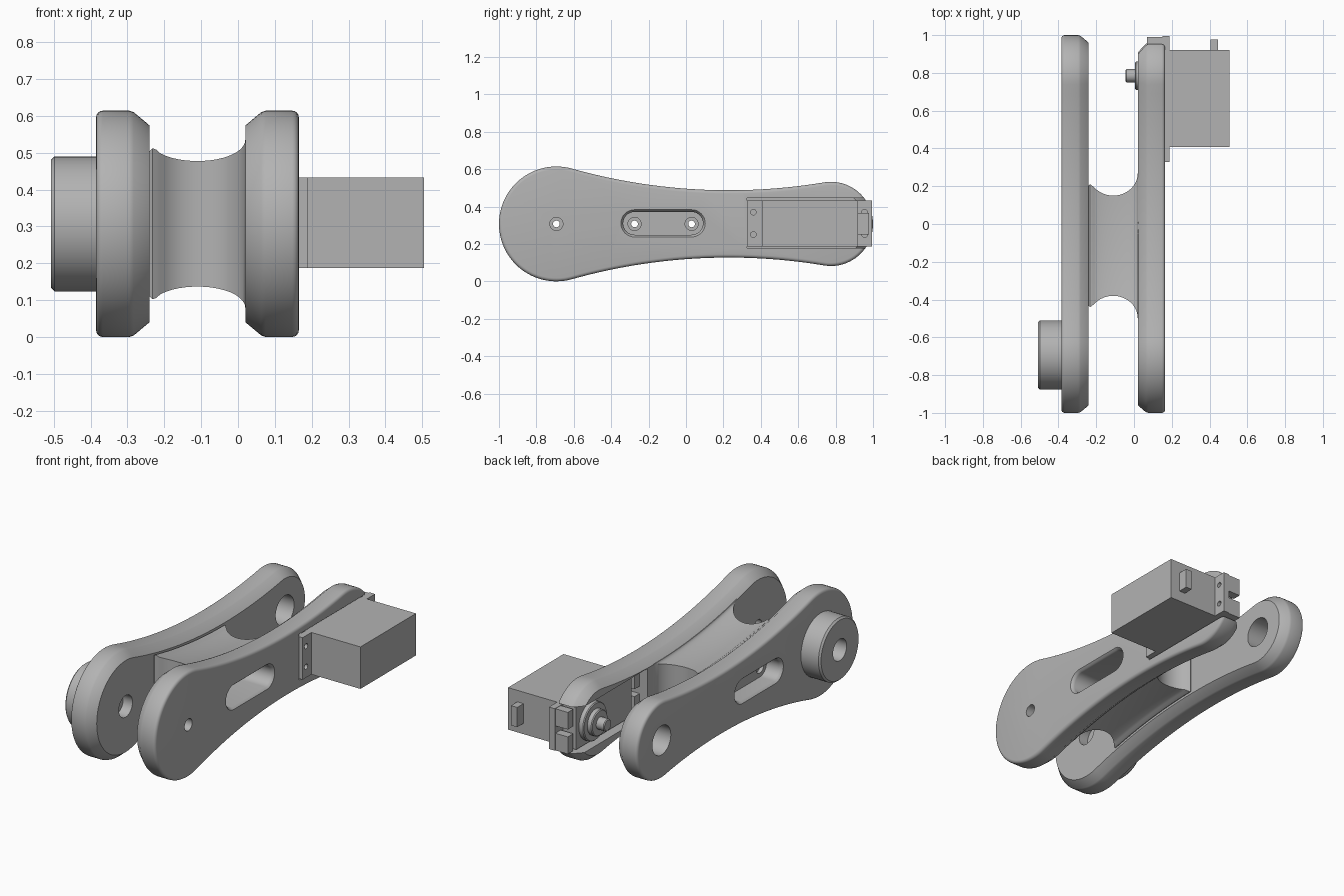
import bpy, bmesh, math

if "Cube" in bpy.data.objects:
    bpy.data.objects.remove(bpy.data.objects["Cube"])

grey = bpy.data.materials.new("plain grey")
grey.use_nodes = True
COLOUR = (0.45, 0.45, 0.45, 1)
grey.diffuse_color = COLOUR
grey.node_tree.nodes["Principled BSDF"].inputs["Base Color"].default_value = COLOUR

# Link outline: two round ends joined by tangent concave arcs
MID = 0.307
BIG_Y, BIG_R = -0.693, 0.307
END_Y, END_R = 0.775, 0.225
ARC_R = 3.1
span = END_Y - BIG_Y
d1, d2 = ARC_R + BIG_R, ARC_R + END_R
along = (d1 ** 2 - d2 ** 2 + span ** 2) / (2 * span)
rise = math.sqrt(d1 ** 2 - along ** 2)
ARC_Y = BIG_Y + along
A1 = math.atan2(rise, along)
A2 = math.atan2(rise, along - span)


def arc(cy, cz, r, a, b, n):
    steps = [a + (b - a) * i / n for i in range(n + 1)]
    return [(cy + r * math.cos(t), cz + r * math.sin(t)) for t in steps]


def outline(inset):
    """Half-and-half link outline, offset inwards."""
    tip = arc(END_Y, MID, END_R - inset, 0, A2, 20)
    waist = arc(ARC_Y, MID + rise, ARC_R + inset, A2 - math.pi, A1 - math.pi, 28)
    head = arc(BIG_Y, MID, BIG_R - inset, A1, math.pi, 28)
    top = tip + waist[1:-1] + head
    return top + [(y, 2 * MID - z) for y, z in reversed(top[1:-1])]


def circle(y, z, r, n=48):
    return arc(y, z, r, 0, 2 * math.pi, n)[:-1]


def stadium(y0, y1, z, r):
    half = math.pi / 2
    return arc(y1, z, r, -half, half, 16) + arc(y0, z, r, half, 3 * half, 16)


def rect(y0, y1, z0, z1):
    return [(y0, z0), (y1, z0), (y1, z1), (y0, z1)]


def loft(name, rings):
    """Closed solid through cross-sections (x, [(y, z), ...])."""
    bm = bmesh.new()
    loops = [[bm.verts.new((x, y, z)) for y, z in pts] for x, pts in rings]
    for a, b in zip(loops, loops[1:]):
        for i in range(len(a)):
            j = (i + 1) % len(a)
            bm.faces.new((a[i], a[j], b[j], b[i]))
    bm.faces.new(loops[0])
    bm.faces.new(loops[-1])
    bmesh.ops.recalc_face_normals(bm, faces=bm.faces)
    mesh = bpy.data.meshes.new(name)
    bm.to_mesh(mesh)
    bm.free()
    mesh.materials.append(grey)
    obj = bpy.data.objects.new(name, mesh)
    bpy.context.collection.objects.link(obj)
    return obj


def prism(name, x0, x1, pts):
    return loft(name, [(x0, pts), (x1, pts)])


def combine(obj, others, operation="DIFFERENCE"):
    """Apply boolean operations and discard the helpers."""
    for other in others:
        mod = obj.modifiers.new("boolean", "BOOLEAN")
        mod.operation, mod.solver, mod.object = operation, "EXACT", other
        graph = bpy.context.evaluated_depsgraph_get()
        mesh = bpy.data.meshes.new_from_object(obj.evaluated_get(graph))
        obj.modifiers.clear()
        obj.data = mesh
        bpy.data.objects.remove(other)


def plate_rings(inner, outer):
    """Broad chamfer on the inner face, small round on the outer edge."""
    s = 1 if outer > inner else -1
    rings = [(inner, 0.04), (inner + s * 0.043, 0.004), (inner + s * 0.055, 0)]
    for i in range(5):
        t = math.pi / 2 * i / 4
        rings.append((outer - s * 0.018 * (1 - math.sin(t)), 0.018 * (1 - math.cos(t))))
    return [(x, outline(d)) for x, d in rings]


right_plate = loft("right_plate", plate_rings(0.02, 0.165))
left_plate = loft("left_plate", plate_rings(-0.24, -0.385))


# Hollow-waisted bridge between the plates
def bridge_section(half, inset):
    ys = [-0.115 - half + 2 * half * i / 24 for i in range(25)]
    top = [(y, MID + rise - math.sqrt(ARC_R ** 2 - (y - ARC_Y) ** 2) - inset) for y in ys]
    return top + [(y, 2 * MID - z) for y, z in reversed(top)]


rings = [(-0.24, bridge_section(0.318, 0.054)), (-0.232, bridge_section(0.325, 0.048)),
         (-0.222, bridge_section(0.318, 0.05))]
for i in range(1, 17):
    t = math.radians(150 - 150 * i / 16)
    sag = 1 - math.sin(t)
    rings.append((-0.11 + 0.13 * math.cos(t), bridge_section(0.265 + 0.12 * sag, 0.07 - 0.032 * sag)))
rings.append((0.06, rings[-1][1]))
combine(right_plate, [loft("bridge", rings)], "UNION")

# Slots, screw holes and pivot holes
SLOT = (-0.275, 0.03, 0.31)


def slot_cutter(face, floor):
    s = 1 if face > floor else -1
    profile = [(face + s * 0.01, 0.074), (face, 0.073), (face - s * 0.01, 0.064),
               (face - s * 0.02, 0.061), (floor, 0.061)]
    return loft("slot_cutter", [(x, stadium(*SLOT, r)) for x, r in profile])


def screw_cutters(floor, s):
    cuts = []
    for y in SLOT[:2]:
        cuts.append(prism("screw_cutter", -0.6, 0.3, circle(y, MID, 0.018, 24)))
        cuts.append(prism("head_cutter", floor + s * 0.01, floor - s * 0.02, circle(y, MID, 0.035, 24)))
    return cuts


combine(right_plate, [slot_cutter(0.165, -0.2)] + screw_cutters(-0.2, 1))
combine(right_plate, [prism("pivot_cutter", -0.1, 0.3, circle(BIG_Y, MID, 0.035)),
                      prism("servo_cutter", -0.1, 0.3, rect(0.325, 1.2, 0.178, 0.446))])

boss = loft("pivot_boss", [(-0.37, circle(BIG_Y, MID, 0.183)), (-0.498, circle(BIG_Y, MID, 0.183)),
                           (-0.508, circle(BIG_Y, MID, 0.173))])
combine(left_plate, [boss], "UNION")
left_plate.name = "left_plate_with_boss"
combine(left_plate, [slot_cutter(-0.385, -0.285)] + screw_cutters(-0.285, -1))
combine(left_plate, [prism("boss_cutter", -0.6, -0.36, circle(BIG_Y, MID, 0.063)),
                     prism("inner_cutter", -0.3, -0.1, circle(BIG_Y, MID, 0.063)),
                     prism("neck_cutter", -0.6, 0, circle(BIG_Y, MID, 0.018, 24)),
                     prism("end_cutter", -0.6, 0, circle(END_Y, MID, 0.085))])

# Servo with mounting flange, connector and output shaft
prism("servo_body", 0.065, 0.505, rect(0.408, 0.92, 0.187, 0.432))
prism("servo_connector", 0.405, 0.445, rect(0.918, 0.978, 0.25, 0.365))
flange = prism("servo_flange", 0.15, 0.188, rect(0.327, 0.995, 0.187, 0.432))
combine(flange, [prism("flange_cutter", 0, 0.3, circle(y, z, 0.015, 20))
                 for y in (0.36, 0.955) for z in (0.25, 0.37)])
for z in (0.187, 0.33):
    prism("flange_support", 0.07, 0.152, rect(0.94, 0.99, z, z + 0.1))
    prism("flange_support", 0.07, 0.152, rect(0.327, 0.375, z, z + 0.1))
for name, x0, x1, r in (("gear_housing", 0.035, 0.07, 0.11), ("gear_cap", 0.006, 0.036, 0.075),
                        ("output_shaft", -0.045, 0.007, 0.035)):
    loft(name, [(x1, circle(END_Y + 0.01, MID, r)), (x0 + 0.005, circle(END_Y + 0.01, MID, r)),
                (x0, circle(END_Y + 0.01, MID, r - 0.005))])

# Smooth rounded surfaces, keeping crisp edges
bpy.ops.object.select_all(action="DESELECT")
for obj in bpy.context.collection.objects:
    if obj.type == "MESH" and obj.data.materials and obj.data.materials[0] == grey:
        obj.select_set(True)
        bpy.context.view_layer.objects.active = obj
bpy.ops.object.shade_smooth_by_angle(angle=math.radians(28))
